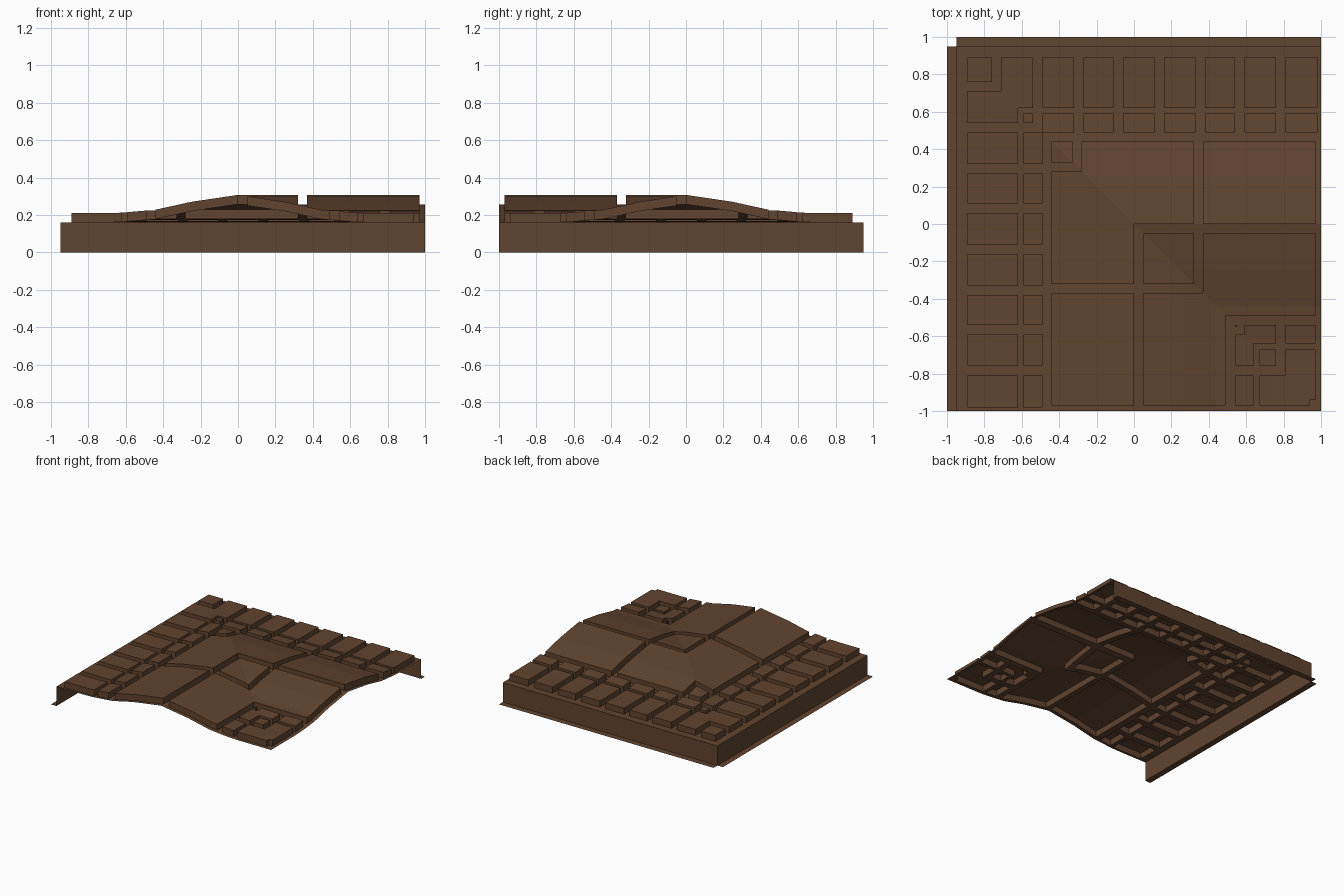
import bpy
import bmesh

cube = bpy.data.objects.get("Cube")
if cube:
    bpy.data.objects.remove(cube, do_unlink=True)

brown = bpy.data.materials.new("dark_brown")
brown.use_nodes = True
COLOUR = (0.12, 0.058, 0.029, 1)
brown.diffuse_color = COLOUR
brown.node_tree.nodes["Principled BSDF"].inputs["Base Color"].default_value = COLOUR

EDGE, RIM, LIFT = -0.95, 1.0, 0.05

# Cross-section of the swell: distance from the ridge, height
SECTION = [(0, 0.257), (0.25, 0.22), (0.44, 0.178), (0.62, 0.162), (0.7, 0.16), (2, 0.16)]


def height(t):
    t = abs(t)
    for (a, za), (b, zb) in zip(SECTION, SECTION[1:]):
        if t <= b:
            return za + (zb - za) * (t - a) / (b - a)


# Panels on the mitre line: square from a to b, notched up to c and from d
MITRE = [
    (-0.89, -0.76, -0.89, -0.76), (-0.89, -0.54, -0.71, -0.62),
    (-0.59, -0.54, -0.59, -0.54), (-0.44, -0.33, -0.44, -0.33),
    (-0.44, 0.32, -0.28, 0), (0.05, 0.32, 0.05, 0.32),
    (0.05, 0.97, 0.37, 0.49), (0.54, 0.55, 0.54, 0.55),
    (0.54, 0.76, 0.59, 0.64), (0.67, 0.76, 0.67, 0.76),
    (0.67, 0.97, 0.81, 0.94),
]

# Panels along one arm, repeated on the other arm by symmetry
ARM = [(0.37, 0.97, -0.44, 0), (0.81, 0.97, 0.54, 0.64)]
for k in range(7):
    start = -0.49 + k * 1.3 / 6
    for lo, hi in ((-0.89, -0.62), (-0.59, -0.49)):
        ARM.append((round(start, 2), round(start + 0.165, 2), lo, hi))


def raised(u, v):
    for a, b, c, d in MITRE:
        if a < min(u, v) and max(u, v) < b and max(u, v) > c and min(u, v) < d:
            return True
        if c == a and d == b and a < min(u, v) and max(u, v) < b:
            return True
    return any((a < u < b and c < v < d) or (a < v < b and c < u < d) for a, b, c, d in ARM)


def finish(name, bm):
    bmesh.ops.remove_doubles(bm, verts=bm.verts, dist=0.0005)
    mesh = bpy.data.meshes.new(name)
    bm.to_mesh(mesh)
    bm.free()
    mesh.materials.append(brown)
    obj = bpy.data.objects.new(name, mesh)
    bpy.context.collection.objects.link(obj)
    return obj


def add_face(bm, points):
    bm.faces.new([bm.verts.new(p) for p in points])


def point(uv, lift):
    u, v = uv
    return (u, -v, height(min(u, v)) + lift)


# Coffered sheet: one cell per grid square, folded along the mitre line
lines = {EDGE, RIM}
for panel in MITRE + ARM:
    lines.update(panel)
for t, z in SECTION[:-1]:
    lines.update((t, -t))
lines = sorted(lines)
cells = list(zip(lines, lines[1:]))
mids = [(a + b) / 2 for a, b in cells]
bm = bmesh.new()
for i, (u0, u1) in enumerate(cells):
    for j, (v0, v1) in enumerate(cells):
        up = raised(mids[i], mids[j])
        ring = [(u0, v1), (u1, v1), (u1, v0), (u0, v0)]
        top = [point(c, LIFT if up else 0) for c in ring]
        if i == j:
            add_face(bm, [top[0], top[1], top[3]])
            add_face(bm, top[1:])
        else:
            add_face(bm, top)
        if not up:
            continue
        # Panel sides where the neighbouring cell is a groove
        for k, (di, dj) in enumerate(((0, 1), (1, 0), (0, -1), (-1, 0))):
            if not raised(mids[i + di], mids[j + dj]):
                a, b = ring[k], ring[(k + 1) % 4]
                add_face(bm, [point(a, 0), point(b, 0), point(b, LIFT), point(a, LIFT)])
finish("coffered_panel_sheet", bm)

# Outer skirt walls with a thin foot flange, left and back
PROFILE = [(EDGE, 0.16), (EDGE, 0), (-1, 0)]
for name, mirrored in (("side_skirt", False), ("back_skirt", True)):
    bm = bmesh.new()
    for (xa, za), (xb, zb) in zip(PROFILE, PROFILE[1:]):
        quad = [(xa, -RIM, za), (xa, -EDGE, za), (xb, -EDGE, zb), (xb, -RIM, zb)]
        if mirrored:
            quad = [(-y, -x, z) for x, y, z in reversed(quad)]
        add_face(bm, list(reversed(quad)))
    obj = finish(name, bm)
    # Face the skirt outwards and the foot upwards
    mesh = obj.data
    for poly in mesh.polygons:
        outward = poly.normal.y - poly.normal.x + poly.normal.z
        if outward < 0:
            poly.flip()
    mesh.update()
